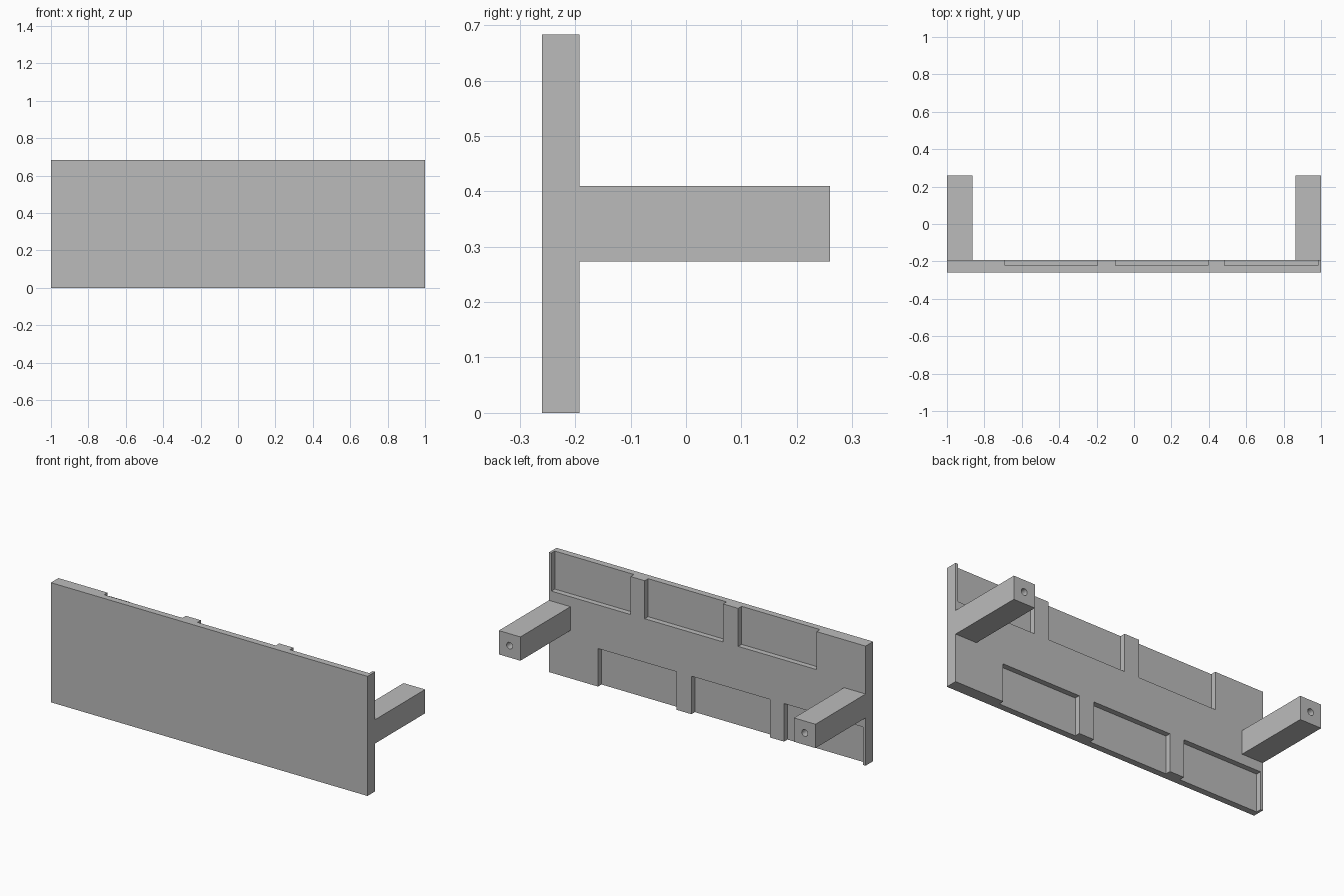
import bpy
import math

if "Cube" in bpy.data.objects:
    bpy.data.objects.remove(bpy.data.objects["Cube"], do_unlink=True)

HEIGHT = 0.683
BACK = 0.26        # half depth of the whole model
PANEL_BACK = -0.192
POCKET_FLOOR = -0.223
POCKET_HEIGHT = 0.217
ARM = 0.136        # side of the square arms

grey = bpy.data.materials.new("plain grey")
grey.use_nodes = True
grey.diffuse_color = (0.5, 0.5, 0.5, 1)
grey.node_tree.nodes["Principled BSDF"].inputs["Base Color"].default_value = (0.5, 0.5, 0.5, 1)


def box(name, low, high):
    """Axis-aligned block between two corners."""
    centre = [(a + b) / 2 for a, b in zip(low, high)]
    bpy.ops.mesh.primitive_cube_add(size=1, location=centre)
    ob = bpy.context.object
    ob.name = name
    ob.scale = [b - a for a, b in zip(low, high)]
    bpy.ops.object.transform_apply(location=True, rotation=True, scale=True)
    ob.data.materials.append(grey)
    return ob


def cut(target, cutter):
    """Subtract the cutter, then discard it."""
    cutter.hide_render = True
    mod = target.modifiers.new("cut", 'BOOLEAN')
    mod.operation = 'DIFFERENCE'
    mod.solver = 'EXACT'
    mod.object = cutter
    bpy.context.view_layer.objects.active = target
    bpy.ops.object.modifier_apply(modifier=mod.name)
    bpy.data.objects.remove(cutter, do_unlink=True)


# Flat front panel
panel = box("panel", (-1, -BACK, 0), (1, PANEL_BACK, HEIGHT))

# Open-ended pockets in the back: top row, and the same row turned half round at the bottom
for left, right in ((-0.69, -0.195), (-0.10, 0.395), (0.485, 0.985)):
    cut(panel, box("pocket_cutter", (left, POCKET_FLOOR, HEIGHT - POCKET_HEIGHT),
                   (right, 0, HEIGHT + 0.1)))
    cut(panel, box("pocket_cutter", (-right, POCKET_FLOOR, -0.1),
                   (-left, 0, POCKET_HEIGHT)))

# Square mounting arms with a screw hole in each end
middle = HEIGHT / 2
for name, x in (("right_arm", -1 + ARM / 2), ("left_arm", 1 - ARM / 2)):
    arm = box(name, (x - ARM / 2, PANEL_BACK, middle - ARM / 2),
              (x + ARM / 2, BACK, middle + ARM / 2))
    bpy.ops.mesh.primitive_cylinder_add(vertices=24, radius=0.019, depth=0.28,
                                        location=(x, BACK, middle),
                                        rotation=(math.pi / 2, 0, 0))
    hole = bpy.context.object
    hole.name = "hole_cutter"
    hole.data.materials.append(grey)
    cut(arm, hole)
